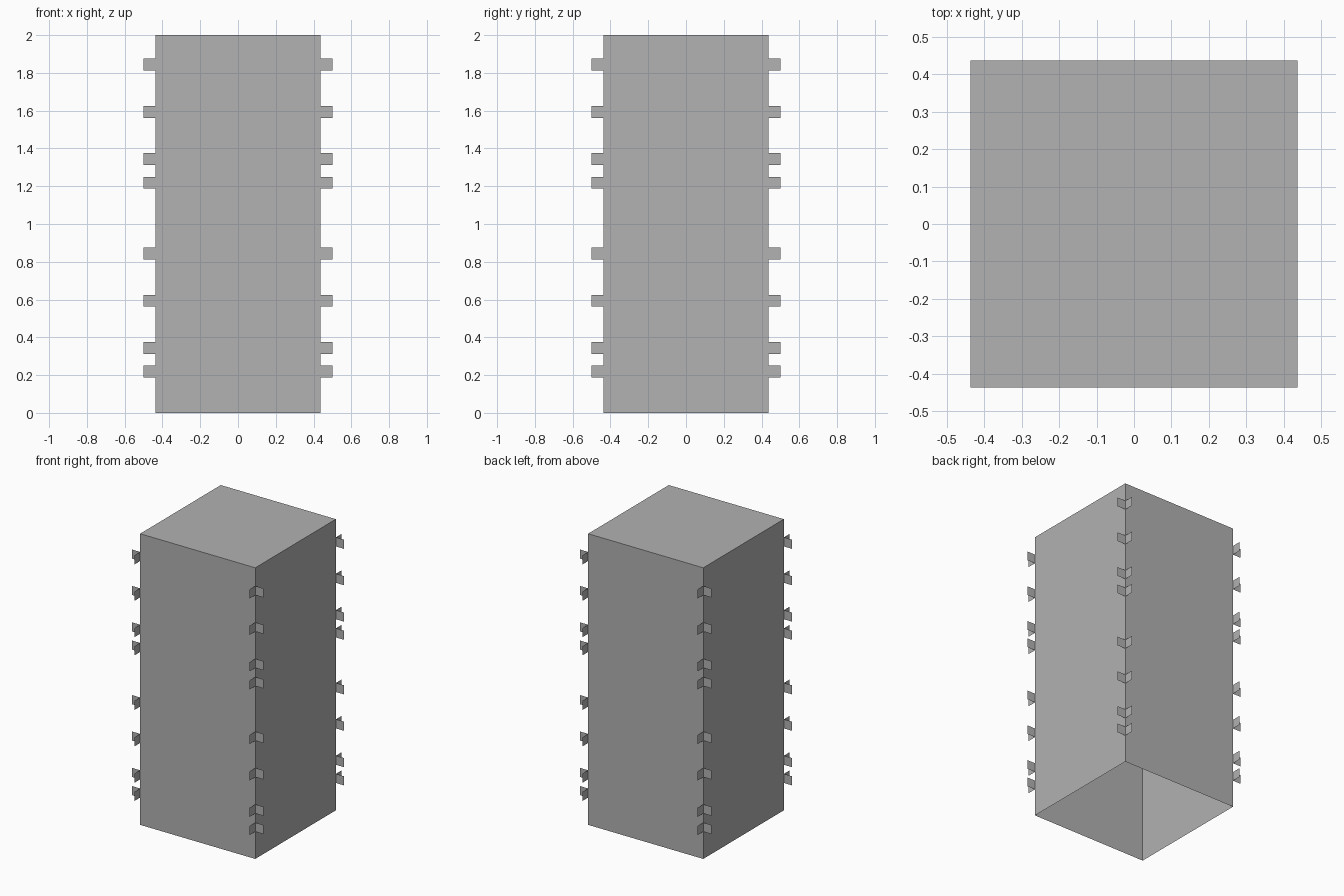
import bpy, bmesh, math
from mathutils import Matrix, Vector

HALF = 0.4375        # half width of the shaft
HEIGHT = 2.0
TAB = 0.0625         # tab width and height
TAB_OFFSETS = (0.1875, 0.3125, 0.5625, 0.8125)

cube = bpy.data.objects.get("Cube")
if cube:
    bpy.data.objects.remove(cube, do_unlink=True)

grey = bpy.data.materials.new("stone_grey")
grey.use_nodes = True
colour = (0.445, 0.445, 0.445, 1)
grey.diffuse_color = colour
grey.node_tree.nodes["Principled BSDF"].inputs["Base Color"].default_value = colour


def make_object(name, bm):
    mesh = bpy.data.meshes.new(name)
    bm.to_mesh(mesh)
    bm.free()
    mesh.materials.append(grey)
    obj = bpy.data.objects.new(name, mesh)
    bpy.context.collection.objects.link(obj)
    return obj


def front_quad(bm, x0, x1, z0, z1, turn):
    """Upright sheet on the front plane, turned about the z axis."""
    corners = ((x0, z0), (x1, z0), (x1, z1), (x0, z1))
    bm.faces.new([bm.verts.new(turn @ Vector((x, -HALF, z))) for x, z in corners])


# Shaft: hollow box of thin sheets, open underneath
bm = bmesh.new()
bmesh.ops.create_cube(bm, size=1, matrix=Matrix.Translation((0, 0, HEIGHT / 2))
                      @ Matrix.Diagonal((2 * HALF, 2 * HALF, HEIGHT, 1)))
bm.normal_update()
bottom = [f for f in bm.faces if f.normal.z < -0.5]
bmesh.ops.delete(bm, geom=bottom, context='FACES_ONLY')
make_object("shaft", bm)

# Tabs: each wall's plane carries on past both of its corners
for side, name in enumerate(("front", "left", "back", "right")):
    turn = Matrix.Rotation(side * math.pi / 2, 3, 'Z')
    bm = bmesh.new()
    for level in (0, HEIGHT / 2):
        for offset in TAB_OFFSETS:
            z = level + offset
            front_quad(bm, HALF, HALF + TAB, z, z + TAB, turn)
            front_quad(bm, -HALF - TAB, -HALF, z, z + TAB, turn)
    make_object(name + "_tabs", bm)
